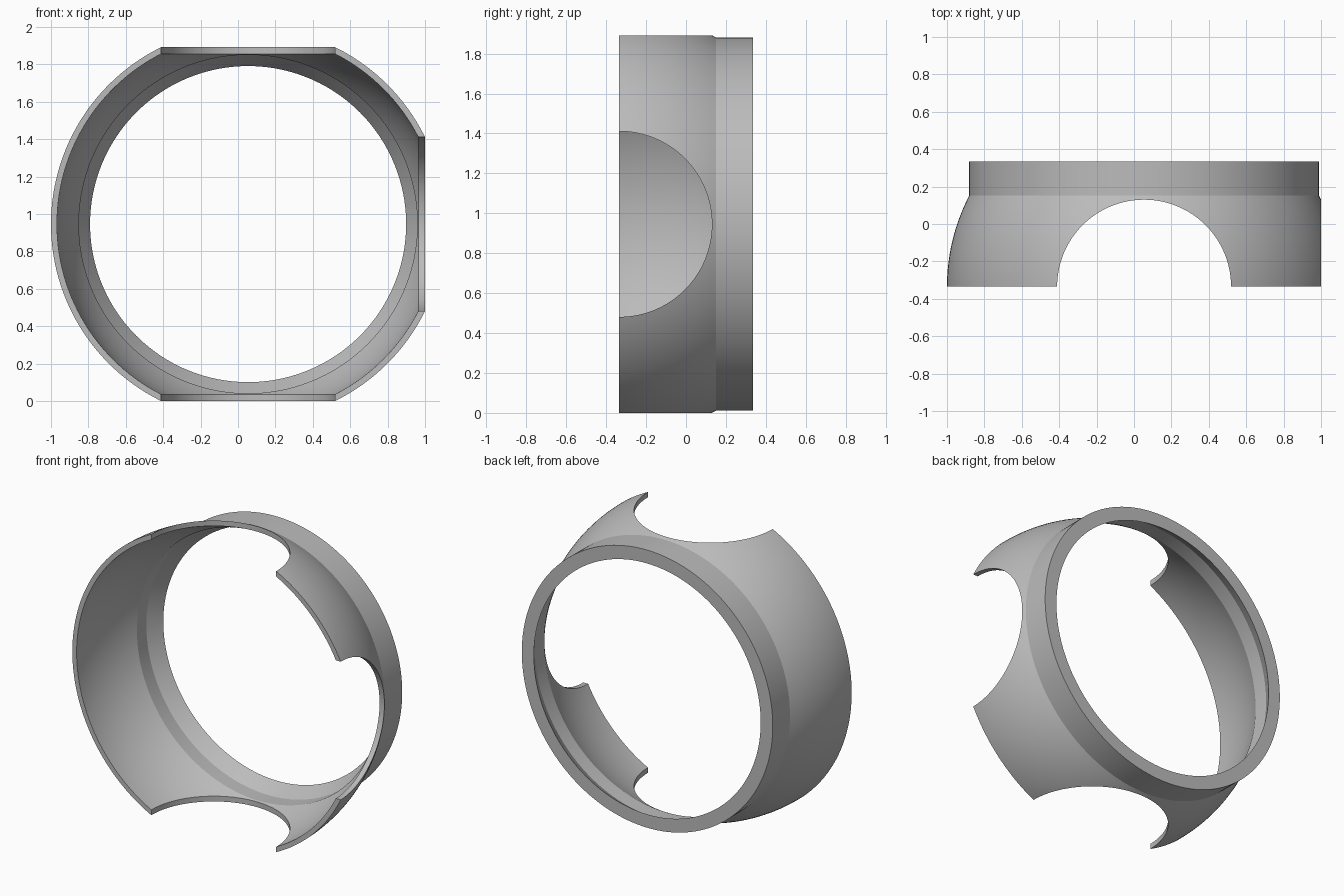
import bpy, bmesh
from math import sin, cos, asin, pi, tau
from mathutils import Vector, Matrix

cube = bpy.data.objects.get("Cube")
if cube:
    bpy.data.objects.remove(cube, do_unlink=True)

FRONT, BACK = -0.335, 0.335
OUTER, INNER = 1.054, 1.022          # shell radii, centred on the front plane
RING, SEAT, BORE = 0.935, 0.905, 0.845
HOLE = 0.465
CENTRE = Vector((0.054, 0, 0.946))

grey = bpy.data.materials.new("plain grey")
grey.use_nodes = True
grey.diffuse_color = (0.5, 0.5, 0.5, 1)
grey.node_tree.nodes["Principled BSDF"].inputs["Base Color"].default_value = (0.5, 0.5, 0.5, 1)


def make_object(name, bm):
    mesh = bpy.data.meshes.new(name)
    bm.to_mesh(mesh)
    bm.free()
    mesh.materials.append(grey)
    obj = bpy.data.objects.new(name, mesh)
    bpy.context.collection.objects.link(obj)
    return obj


def arc(radius, end_radius, steps=20):
    """Spherical profile from the front plane back to end_radius."""
    top = pi / 2 - asin(end_radius / radius)
    return [(radius * cos(top * i / steps), FRONT + radius * sin(top * i / steps))
            for i in range(steps + 1)]


# Domed shell with a straight collar, turned around the y axis
profile = arc(OUTER, RING) + [(RING, BACK), (BORE, BACK), (SEAT, 0.24)] + arc(INNER, SEAT)[::-1]
bm = bmesh.new()
verts = [bm.verts.new((r, y, 0)) for r, y in profile]
edges = [bm.edges.new((v, verts[(i + 1) % len(verts)])) for i, v in enumerate(verts)]
bmesh.ops.spin(bm, geom=verts + edges, cent=(0, 0, 0), axis=(0, 1, 0),
               angle=tau, steps=160, use_duplicate=False)
bmesh.ops.remove_doubles(bm, verts=bm.verts[:], dist=1e-4)
bmesh.ops.recalc_face_normals(bm, faces=bm.faces[:])
shell = make_object("domed_collar_shell", bm)
shell.location = CENTRE

# Round cutters for the top, bottom and left openings
cutters = []
for side, direction in (("top", (0, 0, 1)), ("bottom", (0, 0, -1)), ("left", (1, 0, 0))):
    d = Vector(direction)
    bm = bmesh.new()
    place = Matrix.Translation(d * 0.9 + Vector((0, FRONT, 0))) @ d.to_track_quat('Z', 'Y').to_matrix().to_4x4()
    bmesh.ops.create_cone(bm, cap_ends=True, segments=128, radius1=HOLE,
                          radius2=HOLE, depth=0.7, matrix=place)
    cutter = make_object(side + "_opening_cutter", bm)
    cutter.location = CENTRE
    cutter.hide_render = True
    cutters.append(cutter)

bpy.ops.object.select_all(action='DESELECT')
shell.select_set(True)
bpy.context.view_layer.objects.active = shell
for cutter in cutters:
    mod = shell.modifiers.new(cutter.name, 'BOOLEAN')
    mod.operation = 'DIFFERENCE'
    mod.solver = 'EXACT'
    mod.object = cutter
    bpy.ops.object.modifier_apply(modifier=mod.name)
    bpy.data.objects.remove(cutter, do_unlink=True)

# Smooth curves with crisp rims
bpy.ops.object.shade_smooth_by_angle(angle=0.35)
